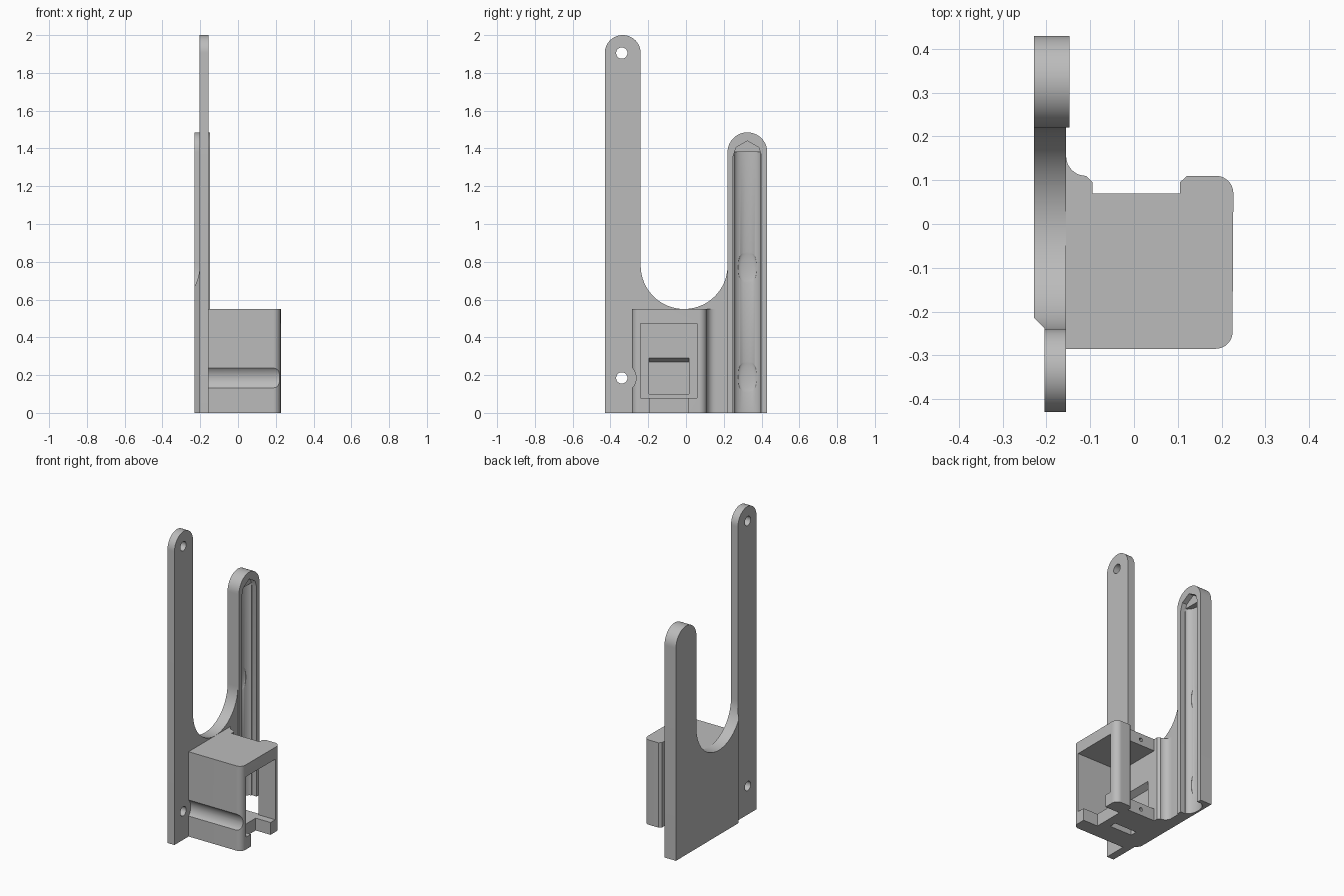
import bpy, bmesh, math
from mathutils import Vector

if "Cube" in bpy.data.objects:
    bpy.data.objects.remove(bpy.data.objects["Cube"], do_unlink=True)

grey = bpy.data.materials.new("plain grey")
grey.use_nodes = True
grey.diffuse_color = (0.5, 0.5, 0.5, 1)
grey.node_tree.nodes["Principled BSDF"].inputs["Base Color"].default_value = (0.5, 0.5, 0.5, 1)


def arc(cx, cy, r, start, end, steps=16):
    angles = [math.radians(start + (end - start) * i / steps) for i in range(steps + 1)]
    return [(cx + r * math.cos(a), cy + r * math.sin(a)) for a in angles]


def finish(bm, name):
    bmesh.ops.recalc_face_normals(bm, faces=bm.faces)
    mesh = bpy.data.meshes.new(name)
    bm.to_mesh(mesh)
    bm.free()
    mesh.materials.append(grey)
    obj = bpy.data.objects.new(name, mesh)
    bpy.context.collection.objects.link(obj)
    return obj


def prism(name, outline, low, high, axis):
    """Extrude an outline along x (outline in y, z) or along z (outline in x, y)."""
    bm = bmesh.new()
    along_x = axis == "x"
    verts = [bm.verts.new((low, a, b) if along_x else (a, b, low)) for a, b in outline]
    face = bm.faces.new(verts)
    grown = bmesh.ops.extrude_face_region(bm, geom=[face])["geom"]
    step = Vector((high - low, 0, 0)) if along_x else Vector((0, 0, high - low))
    bmesh.ops.translate(bm, vec=step, verts=[v for v in grown if isinstance(v, bmesh.types.BMVert)])
    return finish(bm, name)


def box(name, x, y, z):
    return prism(name, [(x[0], y[0]), (x[1], y[0]), (x[1], y[1]), (x[0], y[1])], *z, "z")


def ellipsoid(name, centre, radii):
    bm = bmesh.new()
    bmesh.ops.create_uvsphere(bm, u_segments=24, v_segments=16, radius=1)
    bmesh.ops.scale(bm, vec=radii, verts=bm.verts)
    bmesh.ops.translate(bm, vec=centre, verts=bm.verts)
    return finish(bm, name)


def boolean(obj, tool, operation="DIFFERENCE"):
    mod = obj.modifiers.new("cut", "BOOLEAN")
    mod.operation, mod.object, mod.solver = operation, tool, "EXACT"
    bpy.ops.object.select_all(action="DESELECT")
    bpy.context.view_layer.objects.active = obj
    obj.select_set(True)
    bpy.ops.object.modifier_apply(modifier=mod.name)
    bpy.data.objects.remove(tool, do_unlink=True)


# Two-armed plate: side outline limited by a stepped cross-section
side = [(-0.43, 0), (0.43, 0)]
side += arc(0.325, 1.38, 0.105, 0, 180, 32)
side += arc(-0.01, 0.78, 0.23, 0, -180, 40)
side += arc(-0.335, 1.905, 0.095, 0, 180, 32)
plate = prism("two_armed_plate", side, -0.3, 0, "x")
section = [(-0.205, -0.5), (-0.155, -0.5), (-0.155, 0.221), (-0.147, 0.221),
           (-0.147, 0.5), (-0.229, 0.5), (-0.229, -0.213), (-0.205, -0.238)]
boolean(plate, prism("section_tool", section, -0.1, 2.1, "z"), "INTERSECT")

# Screw holes in the tall arm
for z in (0.185, 1.905):
    boolean(plate, prism("hole_tool", arc(-0.34, z, 0.03, 0, 345, 23), -0.4, 0.1, "x"))

# Cable groove in the short arm with a pointed top and a rounded floor
groove = [(0.25, -0.1), (0.4, -0.1), (0.4, 1.36), (0.385, 1.405),
          (0.325, 1.44), (0.265, 1.405), (0.25, 1.36)]
boolean(plate, prism("groove_tool", groove, -0.18, 0, "x"))
floor = [(-0.178 + 0.55 * x, y) for x, y in arc(0, 0.325, 0.07, 0, 350, 35)]
boolean(plate, prism("floor_tool", floor, -0.1, 1.38, "z"))
for z in (0.19, 0.77):
    boolean(plate, ellipsoid("tie_tool", (-0.208, 0.325, z), (0.015, 0.05, 0.1)))

# Housing with rounded outer corners, rear channel and a fillet against the plate
plan = [(-0.17, -0.285)]
plan += arc(0.187, -0.247, 0.038, -90, 0, 10)
plan += arc(0.187, 0.07, 0.04, 0, 90, 10)
plan += [(0.121, 0.11), (0.105, 0.095), (0.105, 0.07), (-0.095, 0.07), (-0.095, 0.095)]
plan += arc(-0.11, 0.155, 0.045, 270, 180, 10)
plan += [(-0.17, 0.155)]
housing = prism("housing", plan, 0, 0.55, "z")

# Pocket open at the rear, side window, lower side notch and cable slot
for x, y, z in (
    ((-0.095, 0.105), (-0.24, 0.2), (0.08, 0.472)),
    ((0.05, 0.4), (-0.24, 0.058), (0.08, 0.472)),
    ((0.12, 0.4), (-0.19, 0.01), (-0.1, 0.2)),
    ((-0.1, 0.06), (-0.145, -0.1), (-0.1, 0.2)),
):
    boolean(housing, box("pocket_tool", x, y, z))

# Recess with a sloping roof in the inner wall
recess = box("recess_tool", (-0.135, -0.05), (-0.195, 0.015), (0.1, 0.315))
for v in recess.data.vertices:
    if v.co.z > 0.2 and v.co.x < -0.1:
        v.co.z = 0.27
boolean(housing, recess)

# Screwdriver channel along the front, and pilot holes in the rear channel
boolean(housing, prism("channel_tool", arc(-0.34, 0.185, 0.076, 0, 352, 44), -0.4, 0.5, "x"))
for z in (0.04, 0.51):
    pilot = prism("pilot_tool", arc(0, 0, 0.012, 0, 330, 11), -0.1, 0.1, "z")
    for v in pilot.data.vertices:
        x, y, h = v.co
        v.co = (0.005 + x, 0.07 + h, z - y)
    boolean(housing, pilot)

for obj in (plate, housing):
    bpy.ops.object.select_all(action="DESELECT")
    bpy.context.view_layer.objects.active = obj
    obj.select_set(True)
    bpy.ops.object.shade_smooth_by_angle(angle=math.radians(30))
